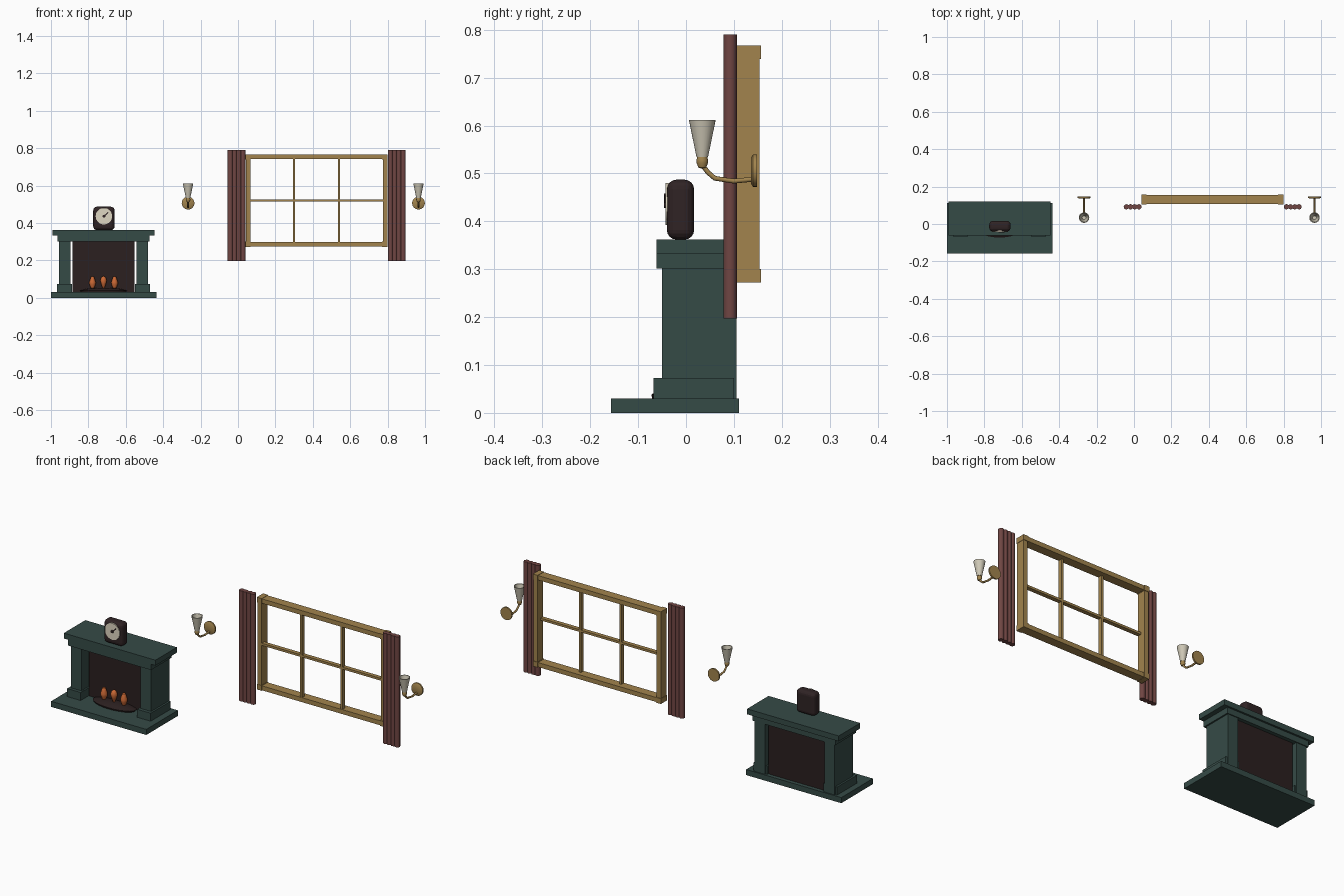
import bpy, bmesh, math
from mathutils import Matrix, Vector

if "Cube" in bpy.data.objects:
    bpy.data.objects.remove(bpy.data.objects["Cube"])


def material(name, rgb):
    m = bpy.data.materials.new(name)
    m.use_nodes = True
    m.diffuse_color = (*rgb, 1)
    for n in m.node_tree.nodes:
        if n.type == 'BSDF_PRINCIPLED':
            n.inputs["Base Color"].default_value = (*rgb, 1)
    return m


GREEN = material("dark green paint", (0.036, 0.070, 0.062))
SOOT = material("sooty brown", (0.024, 0.014, 0.014))
CASE = material("dark clock wood", (0.029, 0.017, 0.018))
CREAM = material("cream dial", (0.74, 0.68, 0.54))
FLAME = material("flame orange", (0.60, 0.14, 0.035))
GOLD = material("golden wood and brass", (0.36, 0.23, 0.075))
CLOTH = material("maroon cloth", (0.16, 0.06, 0.055))
GLASS = material("frosted shade", (0.62, 0.58, 0.47))


def finish(name, bm, mat, smooth=False):
    bmesh.ops.recalc_face_normals(bm, faces=bm.faces)
    me = bpy.data.meshes.new(name)
    bm.to_mesh(me)
    bm.free()
    me.materials.append(mat)
    ob = bpy.data.objects.new(name, me)
    bpy.context.collection.objects.link(ob)
    if smooth:
        bpy.ops.object.select_all(action='DESELECT')
        ob.select_set(True)
        bpy.context.view_layer.objects.active = ob
        bpy.ops.object.shade_smooth_by_angle(angle=math.radians(40))
    return ob


def box(name, mat, x, y, z):
    """Box from (low, high) ranges on each axis."""
    bm = bmesh.new()
    bmesh.ops.create_cube(bm, size=1)
    for v in bm.verts:
        v.co = Vector([(r[0] + r[1]) / 2 + c * (r[1] - r[0])
                       for c, r in zip(v.co, (x, y, z))])
    return finish(name, bm, mat)


def lathe(name, mat, profile, loc, axis='Z', segments=24):
    """Spin (radius, height) points; axis 'Y' points the height to the front."""
    bm = bmesh.new()
    verts = [bm.verts.new((r, 0, h)) for r, h in profile]
    edges = [bm.edges.new(p) for p in zip(verts, verts[1:])]
    bmesh.ops.spin(bm, geom=verts + edges, cent=(0, 0, 0), axis=(0, 0, 1),
                   angle=math.tau, steps=segments)
    bmesh.ops.remove_doubles(bm, verts=bm.verts, dist=1e-5)
    if axis == 'Y':
        bm.transform(Matrix.Rotation(math.pi / 2, 4, 'X'))
    bm.transform(Matrix.Translation(loc))
    return finish(name, bm, mat, True)


# Fireplace surround, symmetric about its own centre line
FX = -0.719


def centred(half):
    return (FX - half, FX + half)


box("hearth_slab", GREEN, (-1, -0.435), (-0.157, 0.111), (0, 0.03))
for side, s in (("right", -1), ("left", 1)):
    box(side + "_pillar", GREEN, sorted((FX + s * 0.176, FX + s * 0.238)),
        (-0.05, 0.105), (0.03, 0.302))
    box(side + "_plinth", GREEN, sorted((FX + s * 0.168, FX + s * 0.248)),
        (-0.068, 0.10), (0.03, 0.073))
box("mantel_moulding", GREEN, centred(0.246), (-0.062, 0.11), (0.302, 0.333))
box("mantel_shelf", GREEN, centred(0.272), (-0.062, 0.12), (0.333, 0.362))
box("firebox", SOOT, centred(0.166), (0.0, 0.09), (0.03, 0.302))

# Ember bed and flames
bed = lathe("ember_bed", SOOT, [(0, 0.0), (0.12, 0.0), (0.125, 0.008),
            (0.09, 0.018), (0, 0.024)], (0, 0, 0))
bed.scale = (1, 0.42, 1)
bed.location = (FX, -0.02, 0.03)
for i in (-1, 0, 1):
    if i:
        profile = [(0, 0), (0.009, 0.003), (0.017, 0.022), (0.018, 0.035),
                   (0.011, 0.055), (0.008, 0.064), (0, 0.066)]
    else:
        profile = [(0, 0), (0.006, 0.004), (0.013, 0.026), (0.018, 0.042),
                   (0.014, 0.056), (0.007, 0.065), (0, 0.067)]
    lathe("flame_%d" % (i + 2), FLAME, profile, (FX + i * 0.059, -0.025, 0.049),
          segments=12)

# Mantel clock
CX, CZ = -0.717, 0.436
case = box("clock_case", CASE, (CX - 0.057, CX + 0.057), (-0.04, 0.017), (0.362, 0.487))
bevel = case.modifiers.new("rounding", 'BEVEL')
bevel.width, bevel.segments = 0.02, 4
lathe("clock_dial", CREAM, [(0, -0.01), (0.044, -0.01), (0.044, 0.003), (0, 0.003)],
      (CX, -0.04, CZ), 'Y', 32)
lathe("clock_hub", CASE, [(0, 0), (0.008, 0), (0.008, 0.003), (0, 0.003)],
      (CX, -0.043, CZ), 'Y', 12)
hand = box("clock_hand", CASE, (-0.008, 0.03), (-0.046, -0.043), (-0.003, 0.003))
hand.location = (CX, 0, CZ)
hand.rotation_euler = (0, math.radians(-42), 0)

# Window frame with corner blocks
WX = (0.042, 0.798)
WY = (0.106, 0.154)
WZ = (0.274, 0.765)
T = 0.024
box("window_sill", GOLD, WX, WY, (WZ[0], WZ[0] + T))
box("window_head", GOLD, WX, WY, (WZ[1] - T, WZ[1]))
for side, x in (("right", WX[0]), ("left", WX[1] - T)):
    box(side + "_window_post", GOLD, (x, x + T), WY, WZ)
    for level, z in (("lower", WZ[0]), ("upper", WZ[1] - T)):
        box("%s_%s_corner_block" % (side, level), GOLD, (x - 0.003, x + T + 0.002),
            (0.104, 0.157), (z - 0.002, z + T + 0.002))

# Glazing bars
for i, x in enumerate((0.3, 0.54)):
    box("upright_bar_%d" % (i + 1), GOLD, (x - 0.006, x + 0.006), (0.107, 0.129),
        (WZ[0] + T, WZ[1] - T))
box("cross_bar", GOLD, (WX[0] + T, WX[1] - T), (0.107, 0.129), (0.514, 0.526))

# Curtains: a row of vertical folds
for side, start in (("right", -0.041), ("left", 0.815)):
    for i in range(4):
        lathe("%s_curtain_fold_%d" % (side, i + 1), CLOTH,
              [(0, 0), (0.014, 0), (0.014, 0.593), (0, 0.593)],
              (start + i * 0.0225, 0.092, 0.197), segments=16)

# Wall lamps: back plate, bent arm, socket and open shade
for side, x in (("right", -0.267), ("left", 0.965)):
    lathe(side + "_lamp_plate", GOLD, [(0, 0), (0.034, 0), (0.034, 0.008),
          (0.028, 0.012), (0, 0.012)], (x, 0.148, 0.506), 'Y')
    curve = bpy.data.curves.new(side + "_lamp_arm", 'CURVE')
    curve.dimensions = '3D'
    curve.bevel_depth, curve.bevel_resolution = 0.005, 2
    curve.use_fill_caps = True
    path = [(0.034, 0.518), (0.046, 0.502), (0.06, 0.49), (0.1, 0.484), (0.14, 0.488)]
    spline = curve.splines.new('POLY')
    spline.points.add(len(path) - 1)
    for p, (y, z) in zip(spline.points, path):
        p.co = (x, y, z, 1)
    curve.materials.append(GOLD)
    arm = bpy.data.objects.new(side + "_lamp_arm", curve)
    bpy.context.collection.objects.link(arm)
    lathe(side + "_lamp_socket", GOLD, [(0, 0), (0.008, 0.002), (0.012, 0.012),
          (0.012, 0.018), (0.01, 0.026), (0, 0.026)], (x, 0.034, 0.51), segments=16)
    lathe(side + "_lamp_shade", GLASS, [(0, 0), (0.012, 0), (0.028, 0.078),
          (0.024, 0.078), (0.01, 0.012), (0, 0.012)], (x, 0.034, 0.534))
